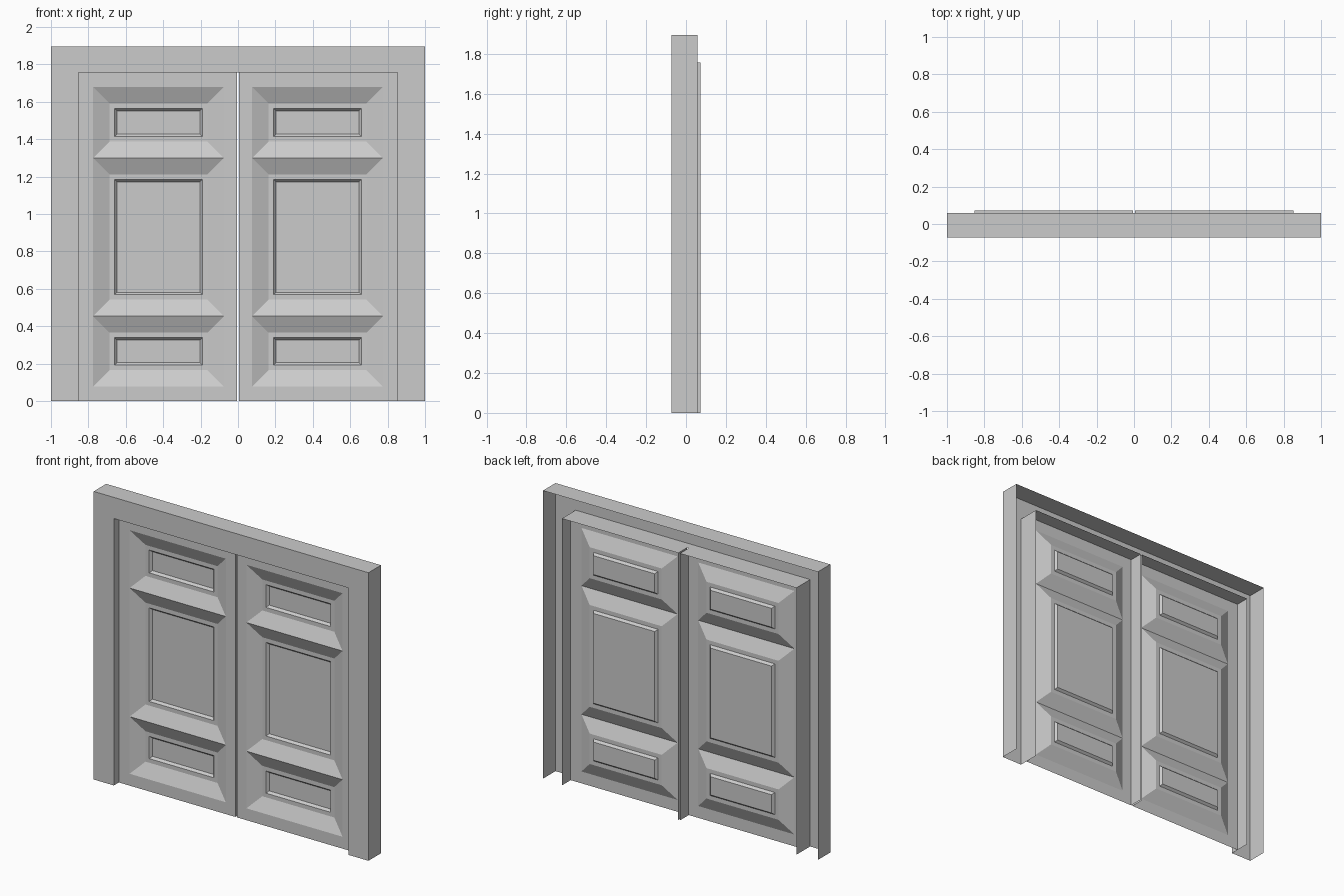
import bpy, bmesh

if "Cube" in bpy.data.objects:
    bpy.data.objects.remove(bpy.data.objects["Cube"])

FRONT, FRAME_BACK = -0.072, 0.058      # door frame depth
LEAF, LEAF_BACK = -0.02, 0.072         # door leaf depth
PANEL = LEAF + 0.04                    # sunken panel level
FIELD = PANEL + 0.015                  # innermost field level


def rect(x0, x1, z0, z1, y):
    return [(x0, y, z0), (x1, y, z0), (x1, y, z1), (x0, y, z1)]


def face(bm, pts):
    bm.faces.new([bm.verts.new(p) for p in pts])


def strip(bm, a, b, closed=True):
    """Join two matching point loops with quads."""
    n = len(a)
    for i in range(n if closed else n - 1):
        j = (i + 1) % n
        face(bm, [a[i], a[j], b[j], b[i]])


def finish(bm, name):
    bmesh.ops.remove_doubles(bm, verts=bm.verts, dist=0.0005)
    mesh = bpy.data.meshes.new(name)
    bm.to_mesh(mesh)
    bm.free()
    obj = bpy.data.objects.new(name, mesh)
    bpy.context.collection.objects.link(obj)
    return obj


# door frame: front face, outer walls and inner reveal, open at the back
def arch(w, h, y):
    return [(-w, y, 0), (-w, y, h), (w, y, h), (w, y, 0)]


bm = bmesh.new()
outer, inner = arch(1.0, 1.895, FRONT), arch(0.853, 1.756, FRONT)
strip(bm, inner, outer, closed=False)
strip(bm, outer, arch(1.0, 1.895, FRAME_BACK), closed=False)
strip(bm, arch(0.853, 1.756, LEAF), inner, closed=False)
finish(bm, "door_frame")

# door leaf: stiles and rails around the panel column
bm = bmesh.new()
edge = rect(0.006, 0.853, 0, 1.756, LEAF)
strip(bm, edge, rect(0.075, 0.775, 0.078, 1.68, LEAF))

# leaf edge walls (both sides and top)
back = rect(0.006, 0.853, 0, 1.756, LEAF_BACK)
order = [1, 2, 3, 0]
strip(bm, [back[i] for i in order], [edge[i] for i in order], closed=False)

# three sunken panels with sloped borders and a small recessed field
for z0, z1 in [(0.078, 0.454), (0.454, 1.30), (1.30, 1.68)]:
    def ring(d, y):
        return rect(0.075 + d, 0.775 - d, z0 + d, z1 - d, y)
    rings = [ring(0, LEAF), ring(0.088, PANEL), ring(0.115, PANEL), ring(0.128, FIELD)]
    for a, b in zip(rings, rings[1:]):
        strip(bm, a, b)
    face(bm, rings[-1])

# mirror to make the pair of leaves
leaf = finish(bm, "door_leaves")
leaf.modifiers.new("mirror", 'MIRROR').use_axis[0] = True
